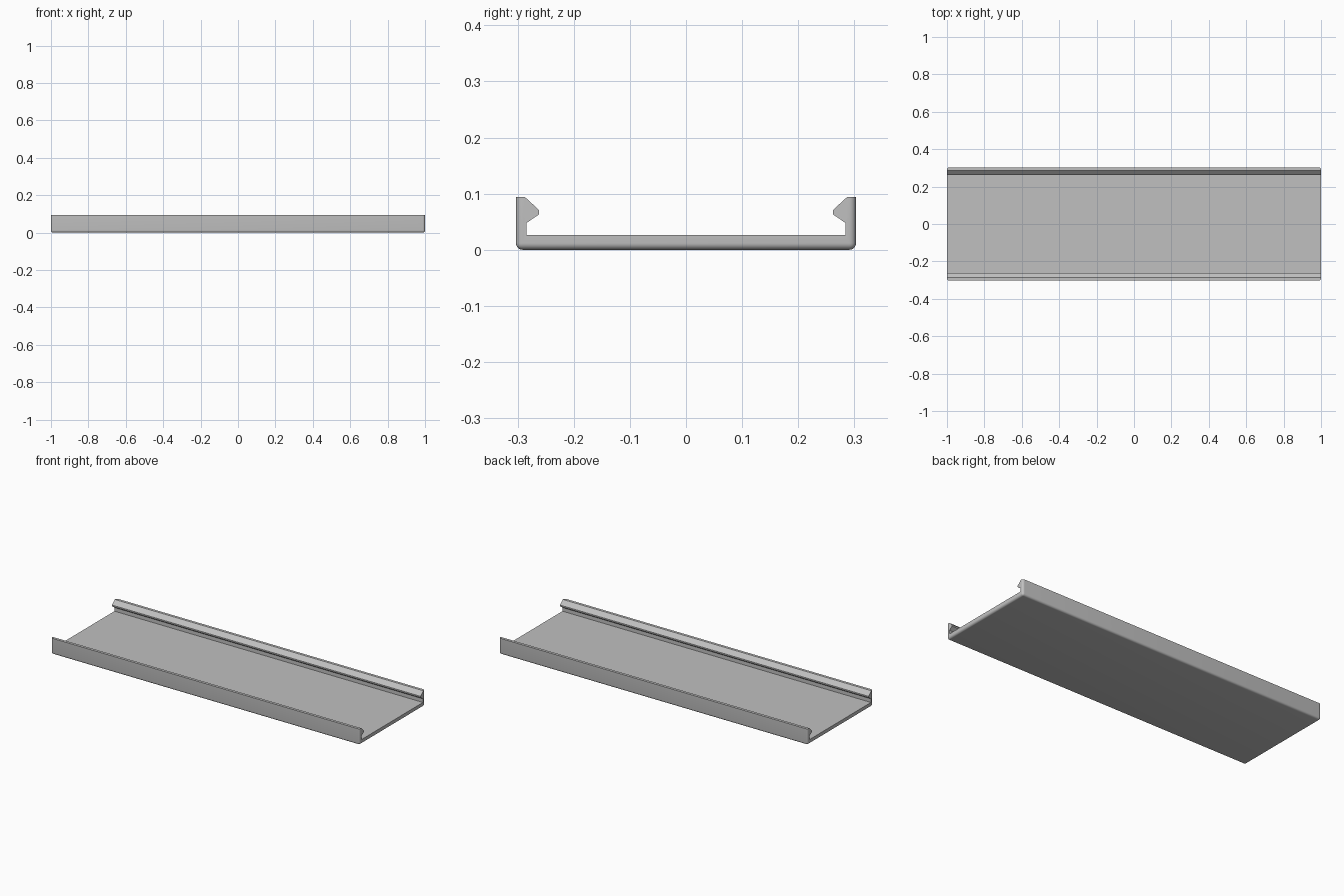
import bpy
import bmesh

cube = bpy.data.objects.get("Cube")
if cube:
    bpy.data.objects.remove(cube, do_unlink=True)

LENGTH, HALF_WIDTH, HEIGHT = 2.0, 0.303, 0.094
RADIUS = 0.012

# Plain grey plastic
grey = bpy.data.materials.new("grey plastic")
grey.use_nodes = True
colour = (0.53, 0.53, 0.53, 1)
grey.diffuse_color = colour
grey.node_tree.nodes["Principled BSDF"].inputs["Base Color"].default_value = colour

# Half of the channel section: outer wall, snap hook, inner wall, floor
half = [(HALF_WIDTH, 0), (HALF_WIDTH, HEIGHT), (0.287, HEIGHT), (0.262, 0.071),
        (0.262, 0.063), (0.284, 0.048), (0.284, 0.0265)]
section = half + [(-y, z) for y, z in reversed(half)]

# Extrude the section along the length
bm = bmesh.new()
end = bm.faces.new([bm.verts.new((-LENGTH / 2, y, z)) for y, z in section])
extruded = bmesh.ops.extrude_face_region(bm, geom=[end], use_keep_orig=True)
moved = [v for v in extruded["geom"] if isinstance(v, bmesh.types.BMVert)]
bmesh.ops.translate(bm, verts=moved, vec=(LENGTH, 0, 0))
bmesh.ops.recalc_face_normals(bm, faces=bm.faces[:])


# Round the bottom edges and the four upright corners
def is_outer(edge):
    a, b = (v.co for v in edge.verts)
    bottom = max(a.z, b.z) < 0.001
    upright = min(abs(a.y), abs(b.y)) > HALF_WIDTH - 0.001 and abs(a.x - b.x) < 0.001
    return bottom or upright


bmesh.ops.bevel(bm, geom=[e for e in bm.edges if is_outer(e)], offset=RADIUS,
                offset_type="OFFSET", segments=6, profile=0.5, affect="EDGES")

mesh = bpy.data.meshes.new("clip_channel")
bm.to_mesh(mesh)
bm.free()
mesh.materials.append(grey)
channel = bpy.data.objects.new("clip_channel", mesh)
bpy.context.collection.objects.link(channel)

# Smooth the rounded edges, keep the rest crisp
bpy.ops.object.select_all(action="DESELECT")
channel.select_set(True)
bpy.context.view_layer.objects.active = channel
bpy.ops.object.shade_smooth_by_angle(angle=0.52)
